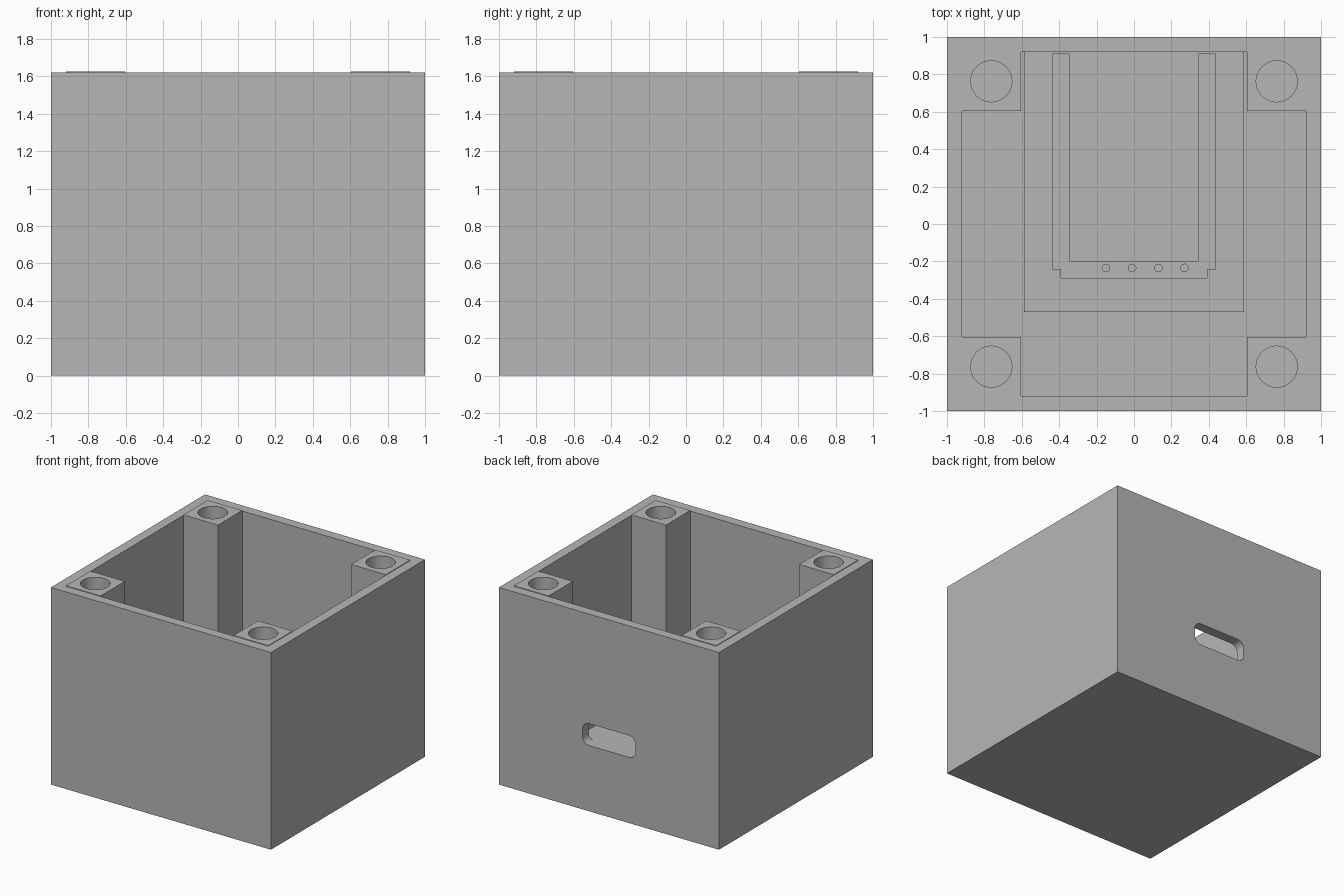
import bpy
import bmesh
import math

old = bpy.data.objects.get("Cube")
if old:
    bpy.data.objects.remove(old, do_unlink=True)

grey = bpy.data.materials.new("Plain grey")
grey.use_nodes = True
colour = (0.47, 0.47, 0.47, 1)
grey.diffuse_color = colour
grey.node_tree.nodes["Principled BSDF"].inputs["Base Color"].default_value = colour

HEIGHT = 1.62
WALL = 0.92      # inner face of the walls
POST = 0.605     # inner face of the corner posts
FLOOR = 0.08
SHELF = 0.54     # top of the board support


def prism(name, outline, z0, z1):
    """Extrude an xy outline from z0 to z1."""
    bm = bmesh.new()
    face = bm.faces.new([bm.verts.new((x, y, z0)) for x, y in outline])
    side = bmesh.ops.extrude_face_region(bm, geom=[face])["geom"]
    for v in side:
        if isinstance(v, bmesh.types.BMVert):
            v.co.z = z1
    bmesh.ops.recalc_face_normals(bm, faces=bm.faces)
    mesh = bpy.data.meshes.new(name)
    bm.to_mesh(mesh)
    bm.free()
    mesh.materials.append(grey)
    obj = bpy.data.objects.new(name, mesh)
    bpy.context.collection.objects.link(obj)
    return obj


def rect(x0, x1, y0, y1):
    return [(x0, y0), (x1, y0), (x1, y1), (x0, y1)]


def circle(cx, cy, r, n):
    return [(cx + r * math.cos(math.tau * i / n),
             cy + r * math.sin(math.tau * i / n)) for i in range(n)]


def rounded_rect(w, h, r, n=8):
    pts = []
    for q, (sx, sy) in enumerate([(1, 1), (-1, 1), (-1, -1), (1, -1)]):
        for i in range(n + 1):
            a = (q + i / n) * math.pi / 2
            pts.append((sx * (w / 2 - r) + r * math.cos(a),
                        sy * (h / 2 - r) + r * math.sin(a)))
    return pts


def combine(obj, other, operation):
    """Apply a boolean and discard the helper."""
    other.hide_render = True
    mod = obj.modifiers.new("Boolean", 'BOOLEAN')
    mod.operation = operation
    mod.solver = 'EXACT'
    mod.object = other
    bpy.context.view_layer.objects.active = obj
    bpy.ops.object.modifier_apply(modifier=mod.name)
    bpy.data.objects.remove(other, do_unlink=True)


def smooth(obj):
    bpy.ops.object.select_all(action='DESELECT')
    obj.select_set(True)
    bpy.context.view_layer.objects.active = obj
    bpy.ops.object.shade_smooth_by_angle(angle=math.radians(30))


# Outer block with slightly raised pads over the corner posts
case = prism("enclosure_body", rect(-1, 1, -1, 1), 0, HEIGHT)
corners = [(sx, sy) for sx in (-1, 1) for sy in (-1, 1)]
for sx, sy in corners:
    xs = sorted((sx * 0.5, sx * WALL))
    ys = sorted((sy * 0.5, sy * WALL))
    combine(case, prism("pad", rect(*xs, *ys), 1.5, HEIGHT + 0.005), 'UNION')

# Cross-shaped cavity that leaves the corner posts standing
cross = []
for sx, sy in [(1, 1), (-1, 1), (-1, -1), (1, -1)]:
    arm = [(sx * WALL, sy * POST), (sx * POST, sy * POST), (sx * POST, sy * WALL)]
    cross += arm if sx * sy > 0 else arm[::-1]
combine(case, prism("cavity", cross, FLOOR, 2), 'DIFFERENCE')

# Fastener holes in the posts
for sx, sy in corners:
    hole = prism("hole", circle(sx * 0.763, sy * 0.763, 0.11, 48), 1.4, 2)
    combine(case, hole, 'DIFFERENCE')

# Rounded cable slot through the back wall
slot = prism("slot", rounded_rect(0.48, 0.18, 0.06), -0.1, 0.1)
slot.rotation_euler.x = math.pi / 2
slot.location = (0, 0.98, 0.63)
combine(case, slot, 'DIFFERENCE')
smooth(case)

# Board support block with a U-shaped pin trough
support = prism("board_support", rect(-0.587, 0.587, -0.47, WALL), FLOOR, SHELF)
half = [(0.345, 0.91), (0.435, 0.91), (0.435, -0.24), (0.39, -0.24), (0.39, -0.29)]
trough = half + [(-x, y) for x, y in reversed(half)] + [(-0.345, -0.2), (0.345, -0.2)]
combine(support, prism("trough", trough, 0.28, 0.7), 'DIFFERENCE')

# Small wire holes in the trough
for i in range(4):
    wire = prism("wire_hole", circle(-0.15 + 0.14 * i, -0.235, 0.02, 24), 0.12, 0.4)
    combine(support, wire, 'DIFFERENCE')
smooth(support)
